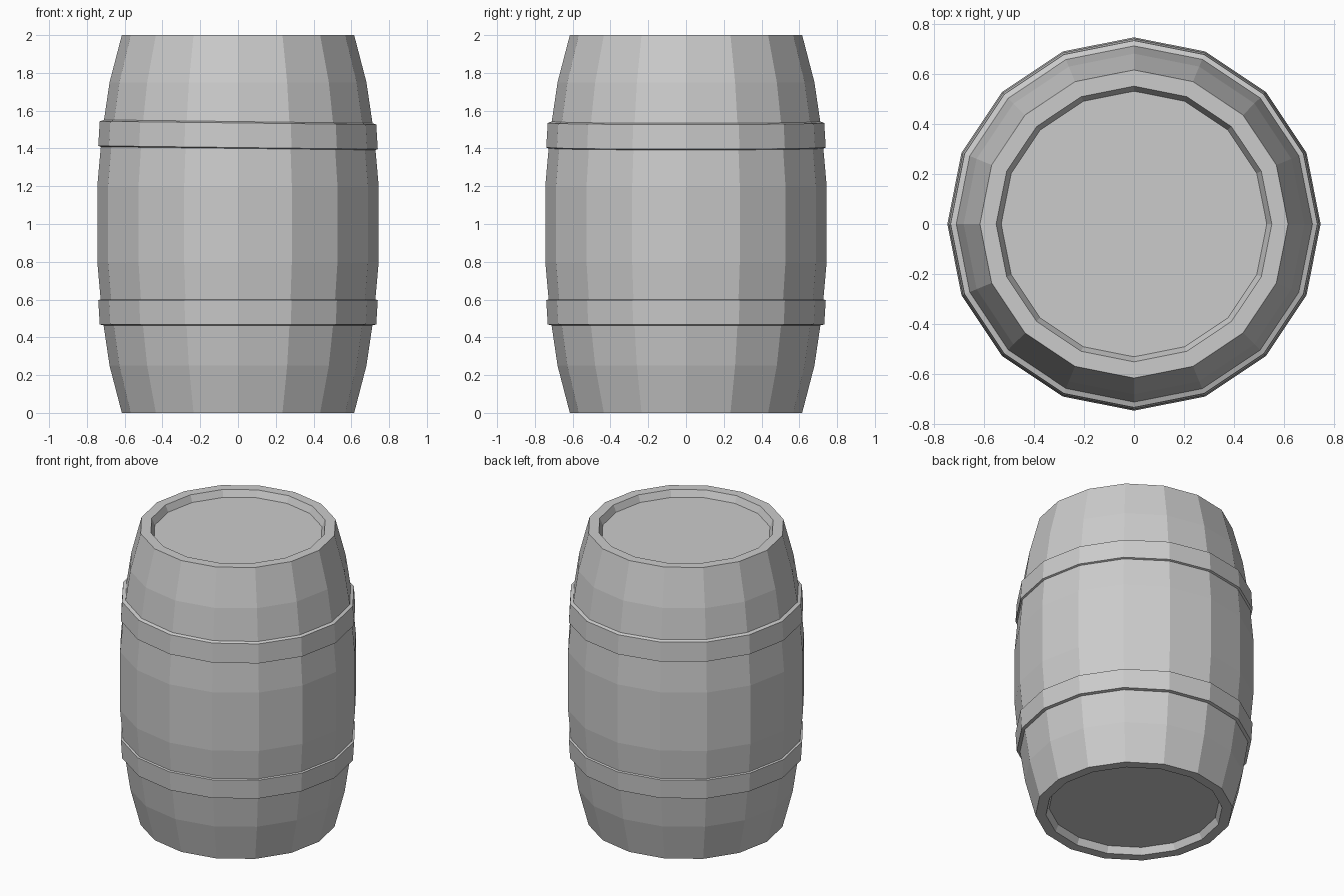
import bpy
import math

if "Cube" in bpy.data.objects:
    bpy.data.objects.remove(bpy.data.objects["Cube"])

SIDES = 16


def lathe(name, profile, closed=False, tilt=0.0):
    """Revolve (radius, z) points into a flat-faced 16-sided part."""
    verts, faces = [], []
    n = len(profile)
    for r, z in profile:
        for i in range(SIDES):
            a = 2 * math.pi * i / SIDES
            x, y = r * math.cos(a), r * math.sin(a)
            verts.append((x, y, z + tilt * x))
    for j in range(n if closed else n - 1):
        k = (j + 1) % n
        for i in range(SIDES):
            i2 = (i + 1) % SIDES
            faces.append((j * SIDES + i, j * SIDES + i2,
                          k * SIDES + i2, k * SIDES + i))
    if not closed:
        # Flat lids at both ends of the profile
        faces.append(tuple(reversed(range(SIDES))))
        faces.append(tuple(range((n - 1) * SIDES, n * SIDES)))
    mesh = bpy.data.meshes.new(name)
    mesh.from_pydata(verts, [], faces)
    obj = bpy.data.objects.new(name, mesh)
    bpy.context.collection.objects.link(obj)
    return obj


# Bulging barrel body with recessed lids, lower half mirrored to the upper half
lower = [(0.53, 0.045), (0.55, 0.0), (0.615, 0.0), (0.68, 0.25),
         (0.72, 0.52), (0.745, 0.80)]
upper = [(r, 2.0 - z) for r, z in reversed(lower)]
lathe("barrel_body", lower + upper)

# Two hoops, the upper one sitting slightly crooked
lower_hoop = [(0.695, 0.46), (0.732, 0.468), (0.74, 0.597), (0.70, 0.608)]
upper_hoop = [(0.70, 1.39), (0.74, 1.405), (0.732, 1.535), (0.695, 1.548)]
lathe("lower_hoop", lower_hoop, closed=True)
lathe("upper_hoop", upper_hoop, closed=True, tilt=-0.012)
